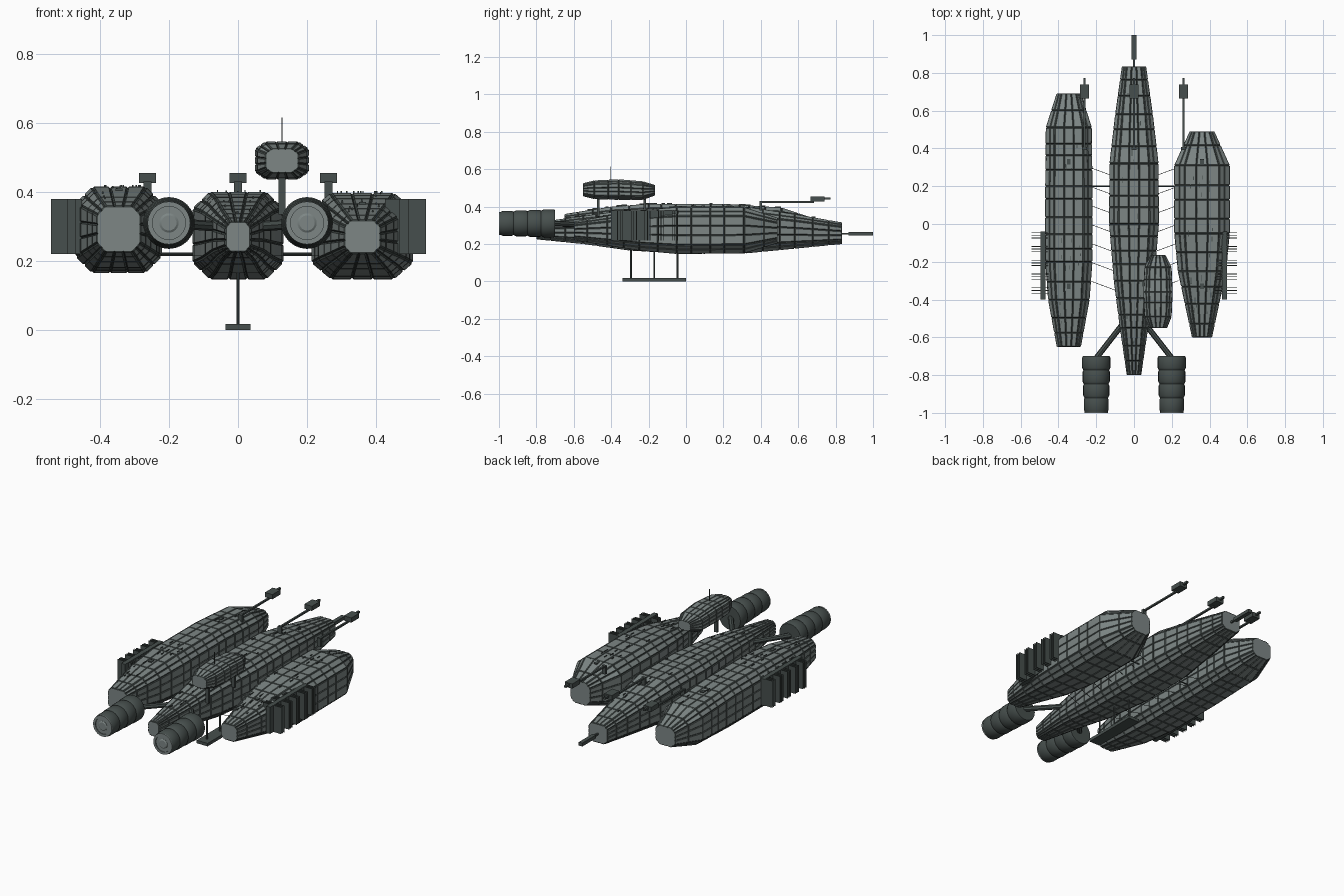
import bpy, bmesh, math, random
from mathutils import Vector, Matrix

cube = bpy.data.objects.get("Cube")
if cube:
    bpy.data.objects.remove(cube, do_unlink=True)
rng = random.Random(4)


def material(name, color):
    m = bpy.data.materials.new(name)
    m.use_nodes = True
    m.diffuse_color = (*color, 1)
    m.node_tree.nodes["Principled BSDF"].inputs["Base Color"].default_value = (*color, 1)
    return m


GREY = material("hull grey", (0.205, 0.24, 0.235))
DARK = material("dark metal", (0.062, 0.078, 0.074))


def finish(name, bm, mats, smooth=False):
    mesh = bpy.data.meshes.new(name)
    bm.to_mesh(mesh)
    bm.free()
    for m in mats:
        mesh.materials.append(m)
    ob = bpy.data.objects.new(name, mesh)
    bpy.context.collection.objects.link(ob)
    if smooth:
        bpy.ops.object.select_all(action='DESELECT')
        bpy.context.view_layer.objects.active = ob
        ob.select_set(True)
        bpy.ops.object.shade_smooth_by_angle(angle=math.radians(30))
    return ob


def boxes(name, items, mat):
    """Each item is (centre, size)."""
    bm = bmesh.new()
    for c, s in items:
        bmesh.ops.create_cube(bm, size=1, matrix=Matrix.Translation(c) @ Matrix.Diagonal((*s, 1)))
    return finish(name, bm, [mat])


def rods(name, items, r, mat, sides=8):
    """Each item is (start, end)."""
    bm = bmesh.new()
    for a, b in items:
        a, b = Vector(a), Vector(b)
        d = b - a
        mtx = Matrix.Translation((a + b) / 2) @ d.to_track_quat('Z', 'Y').to_matrix().to_4x4()
        bmesh.ops.create_cone(bm, cap_ends=True, segments=sides, radius1=r, radius2=r,
                              depth=d.length, matrix=mtx)
    return finish(name, bm, [mat])


def at(stations, y):
    """Half width, bottom and top of a hull at y."""
    for p, q in zip(stations, stations[1:]):
        if y <= q[0] + 1e-6:
            t = (y - p[0]) / (q[0] - p[0])
            return [u + (v - u) * t for u, v in zip(p[1:], q[1:])]
    return stations[-1][1:]


def section(w, z0, z1, chamfer):
    """Eight-sided outline, flats in three panels and corners in two."""
    h, mid = (z1 - z0) / 2, (z0 + z1) / 2
    k = 1 - chamfer
    corners = [(w, -h * k), (w, h * k), (w * k, h), (-w * k, h),
               (-w, h * k), (-w, -h * k), (-w * k, -h), (w * k, -h)]
    pts = []
    for i, (a, b) in enumerate(zip(corners, corners[1:] + corners[:1])):
        n = 2 if i % 2 else 3
        for j in range(n):
            t = j / n
            pts.append((a[0] + (b[0] - a[0]) * t, mid + a[1] + (b[1] - a[1]) * t))
    return pts


def hull(name, cx, stations, step, gap=0.004, chamfer=0.37):
    """Armour plates raised over dark seams."""
    ys = []
    for p, q in zip(stations, stations[1:]):
        n = max(1, round((q[0] - p[0]) / step))
        for i in range(n):
            wobble = rng.uniform(-0.2, 0.2) if i else 0
            ys.append(p[0] + (q[0] - p[0]) * (i + wobble) / n)
    ys.append(stations[-1][0])
    bm = bmesh.new()
    rings = []
    for y in ys:
        w, z0, z1 = at(stations, y)
        rings.append([bm.verts.new((cx + x, y, z))
                      for x, z in section(w - gap, z0 + gap, z1 - gap, chamfer)])
    plates = []
    for a, b in zip(rings, rings[1:]):
        for i in range(len(a)):
            j = (i + 1) % len(a)
            plates.append(bm.faces.new((a[i], a[j], b[j], b[i])))
    bm.faces.new(rings[0])
    bm.faces.new(rings[-1][::-1])
    bmesh.ops.recalc_face_normals(bm, faces=bm.faces)
    seams = bmesh.ops.inset_individual(bm, faces=plates, thickness=gap, depth=gap,
                                       use_even_offset=True)["faces"]
    for f in seams:
        f.material_index = 1
    return finish(name, bm, [GREY, DARK])


# Three main hulls and the command pod: (y, half width, bottom, top)
right_hull = [(-0.65, 0.064, 0.225, 0.36), (-0.4, 0.11, 0.18, 0.4), (-0.2, 0.125, 0.165, 0.415),
              (0.2, 0.125, 0.165, 0.415), (0.51, 0.122, 0.175, 0.395), (0.69, 0.065, 0.22, 0.335)]
centre_hull = [(-0.8, 0.038, 0.225, 0.315), (-0.55, 0.075, 0.2, 0.35), (-0.3, 0.107, 0.165, 0.385),
               (0, 0.132, 0.147, 0.4), (0.32, 0.13, 0.15, 0.4), (0.58, 0.1, 0.175, 0.36),
               (0.835, 0.064, 0.2, 0.315)]
left_hull = [(-0.6, 0.053, 0.22, 0.32), (-0.25, 0.128, 0.165, 0.38), (-0.05, 0.147, 0.147, 0.397),
             (0.31, 0.147, 0.15, 0.397), (0.49, 0.065, 0.205, 0.34)]
pod = [(-0.55, 0.048, 0.455, 0.525), (-0.49, 0.072, 0.44, 0.54), (-0.36, 0.078, 0.436, 0.546),
       (-0.23, 0.072, 0.436, 0.535), (-0.165, 0.04, 0.46, 0.515)]
MAIN = [("right_hull", -0.345, right_hull), ("centre_hull", 0, centre_hull),
        ("left_hull", 0.36, left_hull)]
for name, cx, stations in MAIN:
    hull(name, cx, stations, 0.08)
hull("command_pod", 0.127, pod, 0.065, gap=0.003)

# Pod posts and antenna
boxes("pod_posts", [((0.127, y, 0.39), (0.02, 0.014, 0.11)) for y in (-0.47, -0.22)], DARK)
rods("pod_antenna", [((0.127, -0.405, 0.54), (0.127, -0.405, 0.615))], 0.002, DARK, 6)

# Small pipes and hatches on the hull tops
for name, cx, stations in MAIN:
    trim = []
    for i in range(22):
        y = rng.uniform(stations[0][0] + 0.12, stations[-1][0] - 0.15)
        w, z0, z1 = at(stations, y)
        trim.append(((cx + rng.uniform(-0.5, 0.5) * w, y, z1 + 0.001),
                     (0.004, rng.uniform(0.01, 0.035), 0.008)))
    if cx:
        for y in (-0.33, 0.33):
            trim.append(((cx, y, at(stations, y)[2] + 0.001), (0.02, 0.028, 0.008)))
    boxes(name + "_trim", trim, DARK)


# Engines: ribbed barrels with a bladed intake
def lathe(name, cx, profile, mat):
    bm = bmesh.new()
    rings = []
    for r, y in profile:
        rings.append([bm.verts.new((cx + r * math.cos(a), y, 0.31 + r * math.sin(a)))
                      for a in (math.tau * k / 24 for k in range(24))])
    for a, b in zip(rings, rings[1:]):
        for i in range(24):
            j = (i + 1) % 24
            bm.faces.new((a[i], a[j], b[j], b[i]))
    bm.faces.new(rings[0])
    bm.faces.new(rings[-1])
    bmesh.ops.recalc_face_normals(bm, faces=bm.faces)
    return finish(name, bm, [mat], smooth=True)


for side, s in (("left", 1), ("right", -1)):
    cx = 0.2 * s
    profile = [(0.06, -0.7)]
    for k in range(4):
        y, r = -0.7 - 0.074 * k, 0.075 - 0.003 * k
        profile += [(r - 0.004, y), (r, y - 0.008), (r, y - 0.06), (r - 0.004, y - 0.068)]
    profile += [(0.061, -0.996), (0.048, -0.996), (0.048, -0.982)]
    lathe(side + "_engine", cx, profile, DARK)
    lathe(side + "_engine_rim", cx, [(0.048, -0.994), (0.048, -1), (0.062, -1), (0.062, -0.994)][::-1]
          + [(0.048, -0.985)], GREY).hide_render = False
    lathe(side + "_engine_hub", cx, [(0.028, -0.98), (0.028, -0.996), (0.022, -1)], GREY)
    bm = bmesh.new()
    for k in range(12):
        turn = Matrix.Rotation(math.tau * k / 12, 4, 'Y')
        bmesh.ops.create_cube(bm, size=1, matrix=Matrix.Translation((cx, -0.988, 0.31)) @ turn
                              @ Matrix.Translation((0.038, 0, 0)) @ Matrix.Diagonal((0.022, 0.01, 0.004, 1)))
    finish(side + "_engine_blades", bm, [GREY])
    rods(side + "_engine_strut", [((0.06 * s, -0.53, 0.3), (cx, -0.71, 0.31))], 0.015, DARK)

    # Radiator: backing plate with upright fins
    px, fx, fw = (0.48, 0.485, 0.12) if s > 0 else (-0.482, -0.497, 0.09)
    fins = [((px, -0.22, 0.3), (0.026, 0.36, 0.16))]
    for k in range(5):
        for d in (-0.014, 0, 0.014):
            fins.append(((fx, -0.06 - 0.073 * k + d, 0.3), (fw, 0.004, 0.16)))
    boxes(side + "_radiator", fins, DARK)

    # Rigging between the outer and centre hulls
    outer = 0.235 * s
    cables = []
    for k in range(7):
        y = 0.3 - 0.1 * k
        cables.append(((outer, y, 0.215), (0.1 * s, y - 0.05, 0.215)))
    rods(side + "_cables", cables, 0.0015, DARK, 5)
    rods(side + "_crossbar", [((outer, 0.2, 0.22), (0.1 * s, 0.2, 0.22))], 0.004, DARK, 6)

# Top sensor booms
for name, x in (("right", -0.262), ("centre", 0), ("left", 0.262)):
    boxes(name + "_boom", [((x, 0.4, 0.405), (0.024, 0.014, 0.05)),
                           ((x, 0.54, 0.424), (0.011, 0.29, 0.01)),
                           ((x, 0.702, 0.44), (0.05, 0.075, 0.028)),
                           ((x, 0.75, 0.444), (0.012, 0.045, 0.012))], DARK)

# Tail boom
boxes("tail_boom", [((0, 0.85, 0.255), (0.01, 0.06, 0.01)),
                    ((0, 0.935, 0.255), (0.024, 0.13, 0.02))], DARK)

# Keel platform on three posts
boxes("keel_platform", [((0, -0.17, 0.009), (0.072, 0.34, 0.018))], DARK)
rods("keel_posts", [((0, y, 0.01), (0, y, 0.2)) for y in (-0.295, -0.17, -0.045)], 0.005, DARK)
